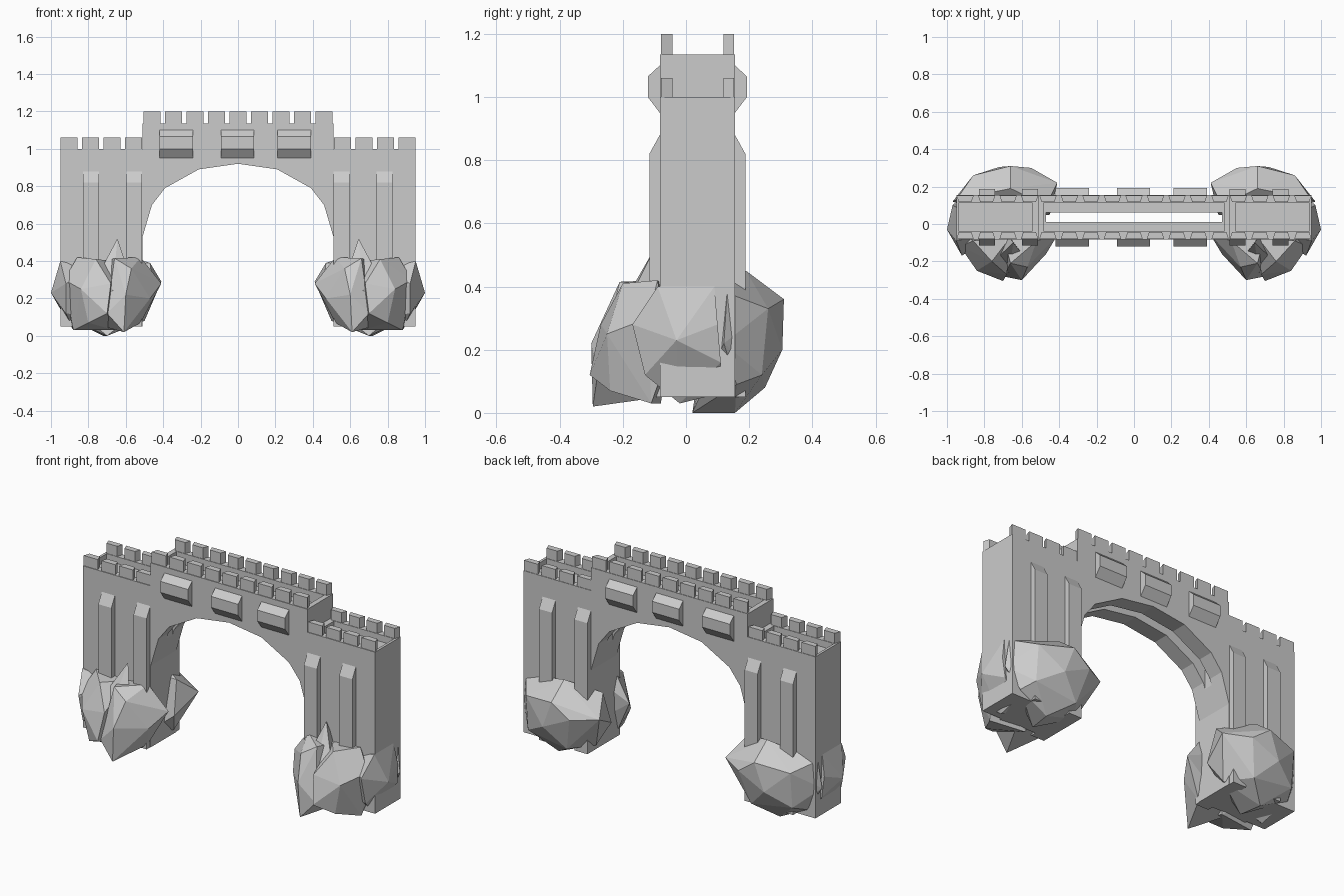
import bpy, bmesh

Y0, Y1 = -0.083, 0.155   # front and back wall planes


def finish(bm, name):
    bmesh.ops.recalc_face_normals(bm, faces=bm.faces)
    me = bpy.data.meshes.new(name)
    bm.to_mesh(me)
    bm.free()
    ob = bpy.data.objects.new(name, me)
    bpy.context.collection.objects.link(ob)
    return ob


def prism(bm, pts, offset):
    """Face through 3D points, extruded by an offset vector."""
    face = bm.faces.new([bm.verts.new(p) for p in pts])
    res = bmesh.ops.extrude_face_region(bm, geom=[face], use_keep_orig=True)
    verts = [v for v in res["geom"] if isinstance(v, bmesh.types.BMVert)]
    bmesh.ops.translate(bm, verts=verts, vec=offset)


def box(bm, x0, x1, y0, y1, z0, z1):
    prism(bm, [(x0, y0, z0), (x1, y0, z0), (x1, y1, z0), (x0, y1, z0)], (0, 0, z1 - z0))


# gate wall: towers and bridge in one arched outline
half = [(0, 0.92), (0.21, 0.89), (0.39, 0.79), (0.46, 0.70), (0.51, 0.53), (0.51, 0.05),
        (0.95, 0.05), (0.95, 1.0), (0.51, 1.0), (0.51, 1.135)]
outline = half + [(-x, z) for x, z in reversed(half[1:])]
bm = bmesh.new()
prism(bm, [(x, Y0, z) for x, z in outline], (0, Y1 - Y0, 0))
wall = finish(bm, "gate_wall")


# sunken walkways and the long slot through the bridge
def cut(*dims):
    bm = bmesh.new()
    box(bm, *dims)
    cutter = finish(bm, "cutter")
    cutter.hide_render = True
    mod = wall.modifiers.new("cut", "BOOLEAN")
    mod.object, mod.operation, mod.solver = cutter, "DIFFERENCE", "EXACT"
    bpy.context.view_layer.objects.active = wall
    bpy.ops.object.modifier_apply(modifier=mod.name)
    bpy.data.objects.remove(cutter)


cut(-0.48, 0.48, -0.04, 0.115, 1.07, 1.3)
cut(0.545, 0.935, -0.04, 0.115, 0.96, 1.3)
cut(-0.935, -0.545, -0.04, 0.115, 0.96, 1.3)
cut(-0.47, 0.47, 0.01, 0.062, 0.6, 1.3)

# battlements, narrower towards the inside
bm = bmesh.new()


def merlon(x, z0, z1):
    for ya, yb in ((Y0 + 0.004, Y0 + 0.04), (Y1 - 0.003, Y1 - 0.037)):
        prism(bm, [(x - 0.046, ya, z0), (x + 0.046, ya, z0),
                   (x + 0.034, yb, z0), (x - 0.034, yb, z0)], (0, 0, z1 - z0))


for i in range(9):
    merlon(-0.46 + 0.115 * i, 1.13, 1.2)
for i in range(4):
    for s in (-1, 1):
        merlon(s * (0.558 + 0.115 * i), 0.995, 1.06)
finish(bm, "battlements")

# bevelled bays on the bridge and sloped pilasters on the towers, both faces
bays, pilasters = bmesh.new(), bmesh.new()
for y, s in ((Y0, -1), (Y1, 1)):
    for x0, x1 in ((-0.42, -0.24), (-0.09, 0.085), (0.21, 0.39)):
        prof = [(-0.02, 1.10), (0, 1.10), (0.038, 1.065), (0.038, 1.0), (0, 0.95), (-0.02, 0.95)]
        prism(bays, [(x0, y + s * d, z) for d, z in prof], (x1 - x0, 0, 0))
    for x0 in (-0.828, -0.598, 0.51, 0.74):
        prof = [(-0.02, 0.88), (0, 0.88), (0.033, 0.82), (0.033, 0.05), (-0.02, 0.05)]
        prism(pilasters, [(x0, y + s * d, z) for d, z in prof], (0.085, 0, 0))
finish(bays, "bridge_bays")
finish(pilasters, "tower_pilasters")

# faceted boulders round each tower foot
back = [(0.41, 0.22, 0.29), (0.47, 0.10, 0.39), (0.55, 0.30, 0.28), (0.66, 0.31, 0.36),
        (0.66, 0.19, 0.45), (0.86, 0.26, 0.33), (0.95, 0.13, 0.38), (0.97, 0.12, 0.22),
        (0.90, 0.16, 0.09), (0.72, 0.155, 0), (0.70, 0.02, 0), (0.72, 0.305, 0.2),
        (0.60, 0.25, 0.08), (0.50, 0.12, 0.08), (0.86, 0.24, 0.12), (0.45, 0.05, 0.2)]
side = [(1.0, -0.03, 0.23), (0.95, -0.09, 0.40), (0.95, 0.09, 0.40), (0.92, -0.17, 0.28),
        (0.97, 0.10, 0.28), (0.96, 0.11, 0.16), (0.92, -0.13, 0.12), (0.88, -0.02, 0.03),
        (0.88, 0.10, 0.06), (0.75, -0.05, 0.1), (0.75, -0.05, 0.35)]
front_a = [(0.66, -0.21, 0.415), (0.52, -0.09, 0.42), (0.41, -0.06, 0.28), (0.47, -0.16, 0.20),
           (0.60, -0.30, 0.22), (0.61, -0.295, 0.02), (0.52, -0.10, 0.07), (0.70, -0.28, 0.12),
           (0.72, -0.08, 0.05), (0.70, -0.06, 0.40), (0.57, -0.23, 0.36)]
front_b = [(0.76, -0.20, 0.41), (0.68, -0.27, 0.28), (0.70, -0.305, 0.12), (0.84, -0.25, 0.25),
           (0.93, -0.12, 0.30), (0.88, -0.11, 0.03), (0.80, -0.24, 0.07), (0.66, -0.08, 0.03),
           (0.86, -0.09, 0.42), (0.66, -0.07, 0.40), (0.92, -0.05, 0.2)]
spike = [(0.645, -0.10, 0.52), (0.58, -0.18, 0.33), (0.73, -0.18, 0.36), (0.67, -0.26, 0.24),
         (0.68, -0.05, 0.35)]
for name, pts in (("back_boulder", back), ("side_boulder", side), ("front_boulder_inner", front_a),
                  ("front_boulder_outer", front_b), ("rock_spike", spike)):
    for s, tag in ((1, "right"), (-1, "left")):
        bm = bmesh.new()
        for x, y, z in pts:
            bm.verts.new((s * x, y, z))
        res = bmesh.ops.convex_hull(bm, input=bm.verts)
        inner = [v for v in bm.verts if not v.link_faces]
        bmesh.ops.delete(bm, geom=inner, context="VERTS")
        finish(bm, f"{name}_{tag}")
